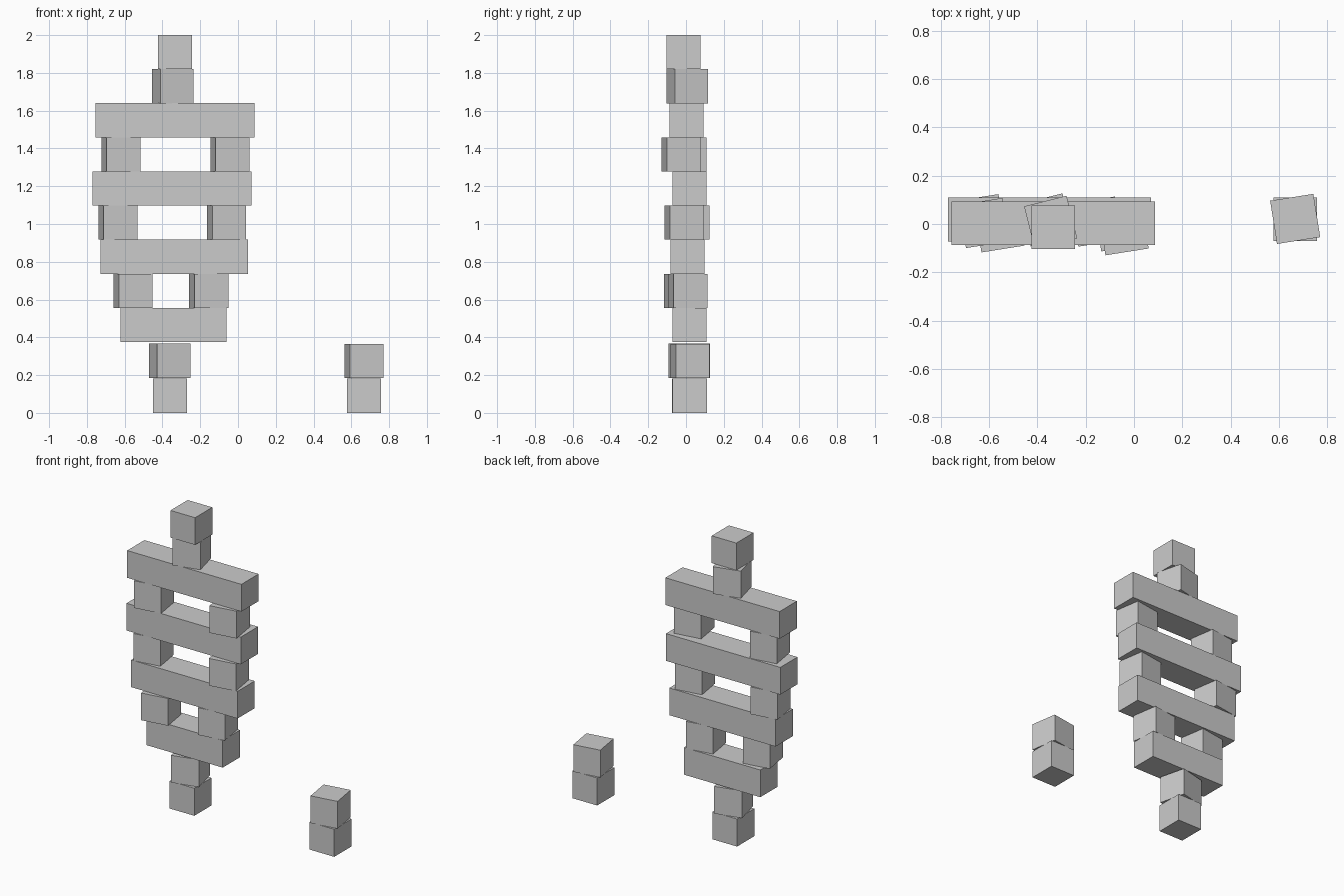
import bpy, bmesh
from math import radians
from mathutils import Matrix

if "Cube" in bpy.data.objects:
    bpy.data.objects.remove(bpy.data.objects["Cube"])

S = 0.181                                   # block thickness


def block(name, x, y, z, length=S, angle=0, height=S):
    """Rectangular block with its base at z, turned about its vertical axis."""
    bm = bmesh.new()
    bmesh.ops.create_cube(bm, size=1)
    m = (Matrix.Translation((x, y, z + height / 2))
         @ Matrix.Rotation(radians(angle), 4, 'Z')
         @ Matrix.Diagonal((length, S, height, 1)))
    bmesh.ops.transform(bm, matrix=m, verts=bm.verts)
    mesh = bpy.data.meshes.new(name)
    bm.to_mesh(mesh)
    bm.free()
    obj = bpy.data.objects.new(name, mesh)
    bpy.context.collection.objects.link(obj)


Z0, PITCH = 0.375, 0.1806                   # base of lowest beam, layer spacing


def level(i):
    return Z0 + (i - 2) * PITCH


# Foot of the tower
block("foot_block", -0.36, 0.016, 0, height=0.183)
block("turned_foot_block", -0.362, 0.017, 0.186, angle=14)

# Separate short stack
block("side_stack_lower", 0.667, 0.02, 0, height=0.183)
block("side_stack_upper", 0.667, 0.021, 0.185, angle=9)

# Horizontal beams: layer, x, y, length
for layer, x, y, length in ((2, -0.342, 0.018, 0.561), (4, -0.337, 0.008, 0.782),
                            (6, -0.35, 0.019, 0.841), (8, -0.334, 0.003, 0.841)):
    block(f"beam_{layer}", x, y, level(layer), length)

# Turned spacer pairs between beams: layer, left x, y, right x, y
for layer, lx, ly, rx, ry in ((3, -0.556, -0.014, -0.155, 0.01),
                              (5, -0.636, 0.02, -0.06, -0.01),
                              (7, -0.62, 0.004, -0.043, -0.026)):
    block(f"left_spacer_{layer}", lx, ly, level(layer), angle=9)
    block(f"right_spacer_{layer}", rx, ry, level(layer), angle=9)

# Top blocks
block("turned_top_block", -0.345, 0.007, level(9), angle=14)
block("top_block", -0.334, -0.013, level(10))
